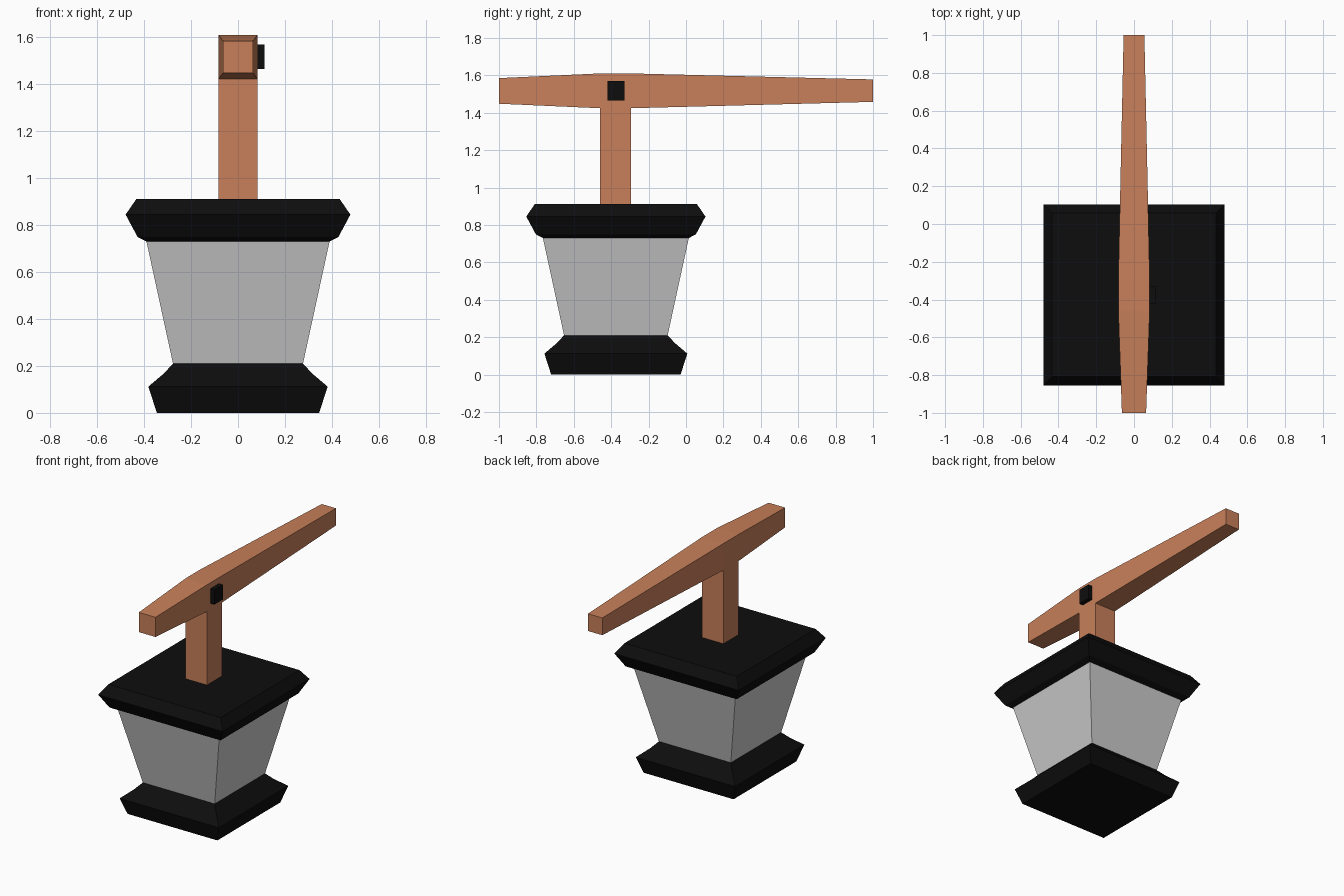
import bpy, bmesh

if "Cube" in bpy.data.objects:
    bpy.data.objects.remove(bpy.data.objects["Cube"])

CY = -0.375  # centre line of the planter and post


def material(name, rgb):
    m = bpy.data.materials.new(name)
    m.diffuse_color = (*rgb, 1)
    m.use_nodes = True
    m.node_tree.nodes["Principled BSDF"].inputs["Base Color"].default_value = m.diffuse_color
    return m


def finish(name, bm, mat=None):
    bmesh.ops.recalc_face_normals(bm, faces=bm.faces)
    me = bpy.data.meshes.new(name)
    bm.to_mesh(me)
    bm.free()
    ob = bpy.data.objects.new(name, me)
    bpy.context.collection.objects.link(ob)
    if mat:
        me.materials.append(mat)
    return ob


def loft(rings, cap_start=True, cap_end=True):
    bm = bmesh.new()
    loops = [[bm.verts.new(p) for p in r] for r in rings]
    for a, b in zip(loops, loops[1:]):
        for i in range(4):
            j = (i + 1) % 4
            bm.faces.new((a[i], a[j], b[j], b[i]))
    if cap_start:
        bm.faces.new(loops[0][::-1])
    if cap_end:
        bm.faces.new(loops[-1])
    return bm


def square_stack(name, profile, mat=None, bottom=True, top=True):
    rings = [[(sx * r, CY + sy * r, z) for sx, sy in ((-1, -1), (1, -1), (1, 1), (-1, 1))]
             for r, z in profile]
    bm = loft(rings, bottom, top)
    # An open stack has no inside, so orient it by closing it first
    return finish(name, bm, mat)


black = material("black_trim", (0.004, 0.004, 0.004))
wood = material("wood", (0.58, 0.215, 0.102))

# Square pedestal: flared foot, tapered body and overhanging top
square_stack("foot", [(0.346, 0), (0.382, 0.112), (0.316, 0.168), (0.277, 0.21)], black, top=False)
square_stack("tapered_body", [(0.277, 0.21), (0.39, 0.73)], bottom=False, top=False)
square_stack("top_slab", [(0.39, 0.73), (0.428, 0.75), (0.479, 0.845), (0.433, 0.912)],
             black, bottom=False)

# Tapered lever with the post extruded from its underside
sections = [(-1, 0.064, 1.448, 1.585), (-0.46, 0.083, 1.424, 1.61),
            (-0.293, 0.083, 1.424, 1.61), (1, 0.055, 1.458, 1.578)]
lever = loft([[(-w, y, lo), (w, y, lo), (w, y, hi), (-w, y, hi)] for y, w, lo, hi in sections])
lever.normal_update()
under = [f for f in lever.faces
         if all(abs(v.co.z - 1.424) < 1e-4 for v in f.verts)]
out = bmesh.ops.extrude_discrete_faces(lever, faces=under)["faces"]
for f in out:
    for v in f.verts:
        v.co.z = 0.912
bmesh.ops.delete(lever, geom=out, context='FACES_ONLY')
finish("lever_and_post", lever, wood)

# Pivot pin on the right side
bm = bmesh.new()
bmesh.ops.create_cube(bm, size=1)
bmesh.ops.scale(bm, vec=(0.04, 0.092, 0.104), verts=bm.verts)
bmesh.ops.translate(bm, vec=(0.093, CY, 1.517), verts=bm.verts)
finish("pivot_pin", bm, black)
